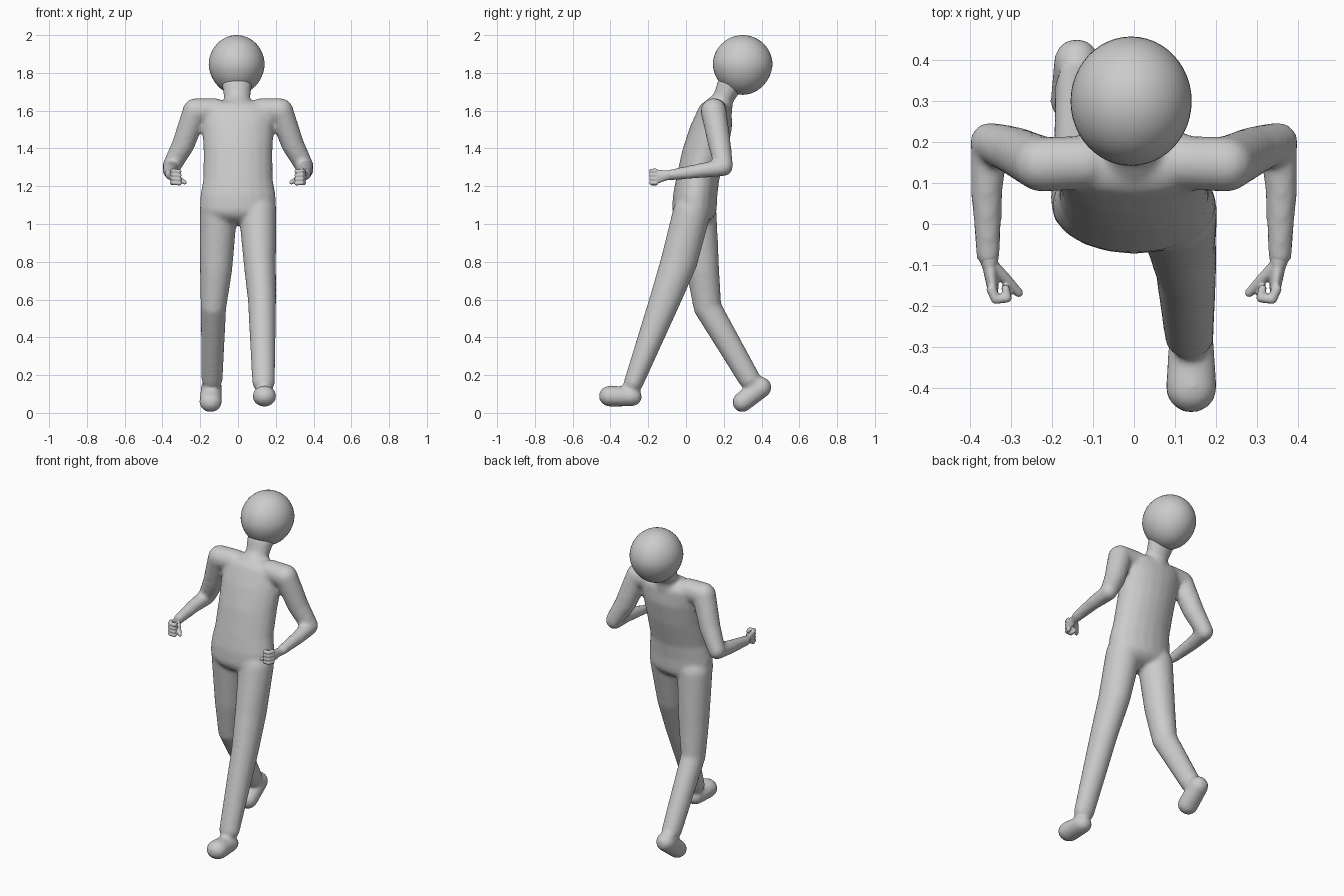
import bpy, bmesh
from mathutils import Vector

cube = bpy.data.objects.get("Cube")
if cube:
    bpy.data.objects.remove(cube, do_unlink=True)

GREY = (0.6, 0.6, 0.6, 1.0)
grey = bpy.data.materials.new("plain_grey")
grey.use_nodes = True
grey.diffuse_color = GREY
grey.node_tree.nodes["Principled BSDF"].inputs["Base Color"].default_value = GREY

# Directions of a unit ball, reused for every rounded form
ball = bmesh.new()
bmesh.ops.create_icosphere(ball, subdivisions=3, radius=1)
DIRS = [v.co.copy() for v in ball.verts]
ball.free()


def chain(bm, *joints):
    """Rounded limb: hulls between successive ellipsoids (x, y, z, rx[, ry, rz])."""
    for pair in zip(joints, joints[1:]):
        verts = []
        for x, y, z, *r in pair:
            r = r if len(r) == 3 else r * 3
            verts += [bm.verts.new((x + d.x * r[0], y + d.y * r[1], z + d.z * r[2]))
                      for d in DIRS]
        bmesh.ops.convex_hull(bm, input=verts)


def finish(bm, name, voxel, smooth):
    """Fuse the overlapping forms into one soft skin."""
    loose = [v for v in bm.verts if not v.link_faces]
    bmesh.ops.delete(bm, geom=loose, context='VERTS')
    bmesh.ops.recalc_face_normals(bm, faces=bm.faces)
    mesh = bpy.data.meshes.new(name)
    bm.to_mesh(mesh)
    bm.free()
    mesh.materials.append(grey)
    ob = bpy.data.objects.new(name, mesh)
    bpy.context.collection.objects.link(ob)
    fuse = ob.modifiers.new("fuse", 'REMESH')
    fuse.mode = 'VOXEL'
    fuse.voxel_size = voxel
    fuse.use_smooth_shade = True
    soften = ob.modifiers.new("soften", 'SMOOTH')
    soften.factor = 0.5
    soften.iterations = smooth
    return ob


body = bmesh.new()
# Torso, leaning back towards the shoulders
chain(body,
      (0, .045, 1.08, .203, .118, .085),
      (0, .048, 1.15, .2, .118, .05),
      (0, .062, 1.24, .184, .115, .05),
      (0, .10, 1.39, .183, .12, .05),
      (0, .132, 1.51, .19, .112, .05),
      (0, .152, 1.595, .2, .09, .065))
# Neck
chain(body, (0, .165, 1.6, .08), (-.004, .195, 1.66, .068, .055, .05),
      (-.006, .235, 1.74, .08, .07, .05))
# Arms, mirrored
for s in (1, -1):
    chain(body,
          (s * .12, .15, 1.6, .066),
          (s * .225, .146, 1.598, .068),
          (s * .29, .178, 1.42, .06),
          (s * .352, .2, 1.305, .049))
    chain(body,
          (s * .352, .2, 1.3, .047),
          (s * .36, .08, 1.283, .039),
          (s * .356, -.08, 1.26, .029))
# Leading leg and foot
chain(body,
      (.104, .03, 1.06, .1),
      (.115, -.037, .8, .086, .098, .09),
      (.127, -.11, .6, .075, .083, .08),
      (.135, -.277, .16, .06, .052, .05))
chain(body, (.14, -.288, .085, .055, .055, .05), (.14, -.4, .089, .063, .062, .056))
# Trailing leg and foot
chain(body,
      (-.104, .062, 1.06, .1),
      (-.116, .088, .76, .086, .088, .08),
      (-.13, .113, .56, .068, .074, .07),
      (-.137, .335, .18, .056, .06, .055))
chain(body, (-.14, .397, .135, .056), (-.145, .298, .057, .06, .052, .054))
finish(body, "body", .012, 5)

# Egg-shaped head, narrowing towards the neck
bpy.ops.mesh.primitive_uv_sphere_add(segments=48, ring_count=24, radius=1)
head = bpy.context.object
head.name = "head"
for v in head.data.vertices:
    taper = 1 - .07 * max(0, -v.co.z)
    v.co = Vector((v.co.x * .148 * taper - .007, v.co.y * .158 * taper + .3,
                   v.co.z * .158 + 1.842))
head.data.materials.append(grey)
bpy.ops.object.shade_smooth_by_angle()

# Fists with four curled fingers and a thumb
for side, s in (("left", 1), ("right", -1)):
    hand = bmesh.new()
    chain(hand, (s * .356, -.07, 1.26, .027), (s * .352, -.105, 1.257, .018, .02, .026),
          (s * .345, -.155, 1.25, .014, .018, .038))
    for i in range(4):
        z = 1.218 + i * .021
        chain(hand, (s * .348, -.16, z, .0125), (s * .338, -.184, z, .0115),
              (s * .31, -.181, z - .003, .011), (s * .314, -.158, z - .004, .01))
    chain(hand, (s * .343, -.105, 1.258, .016), (s * .313, -.135, 1.24, .014),
          (s * .282, -.168, 1.22, .011))
    finish(hand, side + "_hand", .004, 2)
